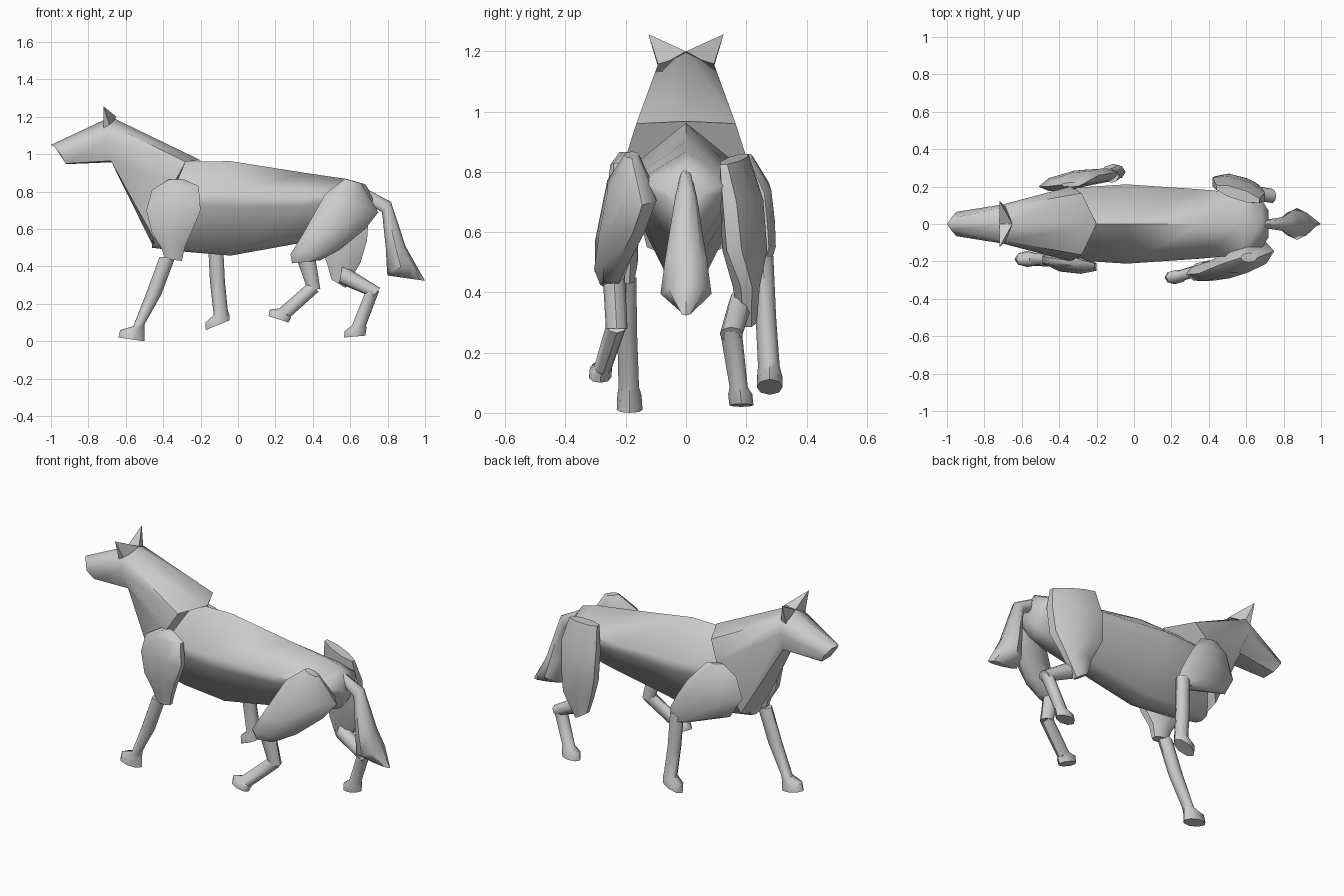
import bpy, bmesh, math

coat = bpy.data.materials.new("grey_coat")
coat.diffuse_color = (0.6, 0.6, 0.6, 1)


def finish(name, bm, angle=50):
    bmesh.ops.recalc_face_normals(bm, faces=bm.faces)
    mesh = bpy.data.meshes.new(name)
    bm.to_mesh(mesh)
    bm.free()
    mesh.materials.append(coat)
    ob = bpy.data.objects.new(name, mesh)
    bpy.context.collection.objects.link(ob)
    bpy.ops.object.select_all(action='DESELECT')
    ob.select_set(True)
    bpy.context.view_layer.objects.active = ob
    bpy.ops.object.shade_smooth_by_angle(angle=math.radians(angle))


def loft(name, rings, angle=50):
    """Skin a list of closed rings and cap both ends."""
    bm = bmesh.new()
    loops = [[bm.verts.new(p) for p in r] for r in rings]
    n = len(loops[0])
    for a, b in zip(loops, loops[1:]):
        for i in range(n):
            j = (i + 1) % n
            bm.faces.new((a[i], a[j], b[j], b[i]))
    bm.faces.new(loops[0])
    bm.faces.new(loops[-1])
    finish(name, bm, angle)


def mirrored(half):
    """Close a half section whose first and last points lie on y = 0."""
    return half + [(x, -y, z) for x, y, z in half[-2:0:-1]]


def oval(xa, za, xb, zb, y, t, dy=0, n=8, blunt=False):
    """Oval ring spanning front point a to back point b, half thickness t."""
    ring = []
    k = 1 / math.cos(math.pi / n) if blunt else 1
    for i in range(n):
        ang = math.tau * (i + (0.5 if blunt else 0)) / n
        c, s = k * math.cos(ang), k * math.sin(ang)
        ring.append(((xa + xb) / 2 + c * (xa - xb) / 2, y + c * dy + s * t,
                     (za + zb) / 2 + c * (za - zb) / 2))
    return ring


def limb(name, *rows, blunt=False):
    loft(name, [oval(*r, blunt=blunt) for r in rows])


# Trunk with a ridged back and a narrow belly: x, top, bottom, half width
section = [(0, 1), (1, .66), (.93, .52), (.34, .03), (0, 0)]
trunk = [(-.46, .88, .50, .13), (-.30, .96, .48, .195), (-.04, .963, .458, .212),
         (.36, .90, .53, .185), (.58, .868, .57, .165), (.68, .84, .60, .135),
         (.72, .78, .66, .07)]
loft("trunk", [mirrored([(x, w * u, b + (t - b) * v) for u, v in section])
               for x, t, b, w in trunk], 70)

# Head and neck in one run from muzzle to withers
loft("head_and_neck", [
    mirrored([(-1, 0, 1.05), (-.98, .03, 1.04), (-.95, .065, 1.0),
              (-.92, .04, .95), (-.915, 0, .947)]),
    mirrored([(-.68, 0, 1.2), (-.69, .092, 1.16), (-.70, .105, 1.08),
              (-.68, .06, .965), (-.675, 0, .957)]),
    mirrored([(-.2, 0, .968), (-.28, .165, .96), (-.34, .2, .85),
              (-.45, .13, .55), (-.45, 0, .5)]),
])

# Ears
for side, s in (("left", 1), ("right", -1)):
    bm = bmesh.new()
    for p in [(-.72, .125, 1.257), (-.72, .09, 1.14), (-.72, 0, 1.19),
              (-.65, 0, 1.2), (-.685, .09, 1.15)]:
        bm.verts.new((p[0], p[1] * s, p[2]))
    bmesh.ops.convex_hull(bm, input=bm.verts)
    finish(side + "_ear", bm, 20)

# Tail
limb("tail", (.64, .77, .66, .83, 0, .016), (.77, .69, .818, .745, 0, .036),
     (.79, .5, .895, .51, 0, .07), (.797, .37, .945, .42, 0, .085),
     (.80, .352, 1, .323, 0, .02))

# Foreleg on the -y side, reaching forward
limb("right_shoulder", (-.37, .865, -.29, .866, -.2, .02),
     (-.46, .81, -.21, .83, -.21, .035, .015), (-.49, .70, -.2, .70, -.21, .048, .02),
     (-.46, .58, -.25, .58, -.21, .048, .01), (-.41, .5, -.285, .5, -.2, .04),
     (-.39, .44, -.30, .43, -.2, .028), blunt=True)
limb("right_foreleg", (-.42, .45, -.335, .45, -.2, .035), (-.49, .26, -.41, .25, -.195, .033),
     (-.56, .08, -.50, .09, -.19, .034), (-.63, .06, -.50, .06, -.188, .04),
     (-.64, .02, -.5, .0, -.187, .043))

# Foreleg on the +y side, pushing back
limb("left_shoulder", (-.39, .86, -.28, .84, .21, .012),
     (-.47, .80, -.19, .73, .23, .045, -.03), (-.51, .68, -.13, .63, .235, .05, -.035),
     (-.44, .56, -.09, .55, .245, .045, -.03), (-.2, .48, -.08, .48, .255, .03))
limb("left_foreleg", (-.16, .52, -.08, .52, .255, .035), (-.15, .32, -.07, .32, .265, .034),
     (-.13, .14, -.055, .17, .275, .036), (-.175, .10, -.046, .14, .278, .042),
     (-.172, .06, -.045, .112, .278, .043))

# Hind leg on the -y side, swinging forward
limb("right_thigh", (.57, .868, .66, .845, -.18, .025),
     (.465, .786, .75, .69, -.18, .08, -.035), (.345, .57, .68, .60, -.22, .07, -.045),
     (.28, .465, .545, .49, -.25, .055, -.02), (.29, .417, .44, .433, -.25, .035))
limb("right_gaskin", (.31, .45, .41, .47, -.24, .037), (.37, .28, .44, .28, -.23, .036))
limb("right_cannon", (.385, .32, .43, .265, -.23, .035), (.22, .175, .28, .13, -.275, .03),
     (.17, .17, .285, .13, -.282, .037), (.163, .135, .27, .1, -.285, .037))

# Hind leg on the +y side, standing back
limb("left_thigh", (.44, .86, .67, .825, .16, .03, .035),
     (.42, .71, .70, .70, .185, .055, .04), (.43, .54, .69, .54, .195, .06, .035),
     (.475, .42, .655, .42, .2, .045), (.50, .33, .575, .285, .205, .03), blunt=True)
limb("left_gaskin", (.56, .41, .54, .31, .18, .04), (.76, .285, .72, .235, .15, .038))
limb("left_cannon", (.68, .26, .755, .27, .15, .036), (.61, .085, .685, .085, .175, .03),
     (.57, .055, .687, .07, .18, .04), (.567, .02, .68, .03, .184, .04))
